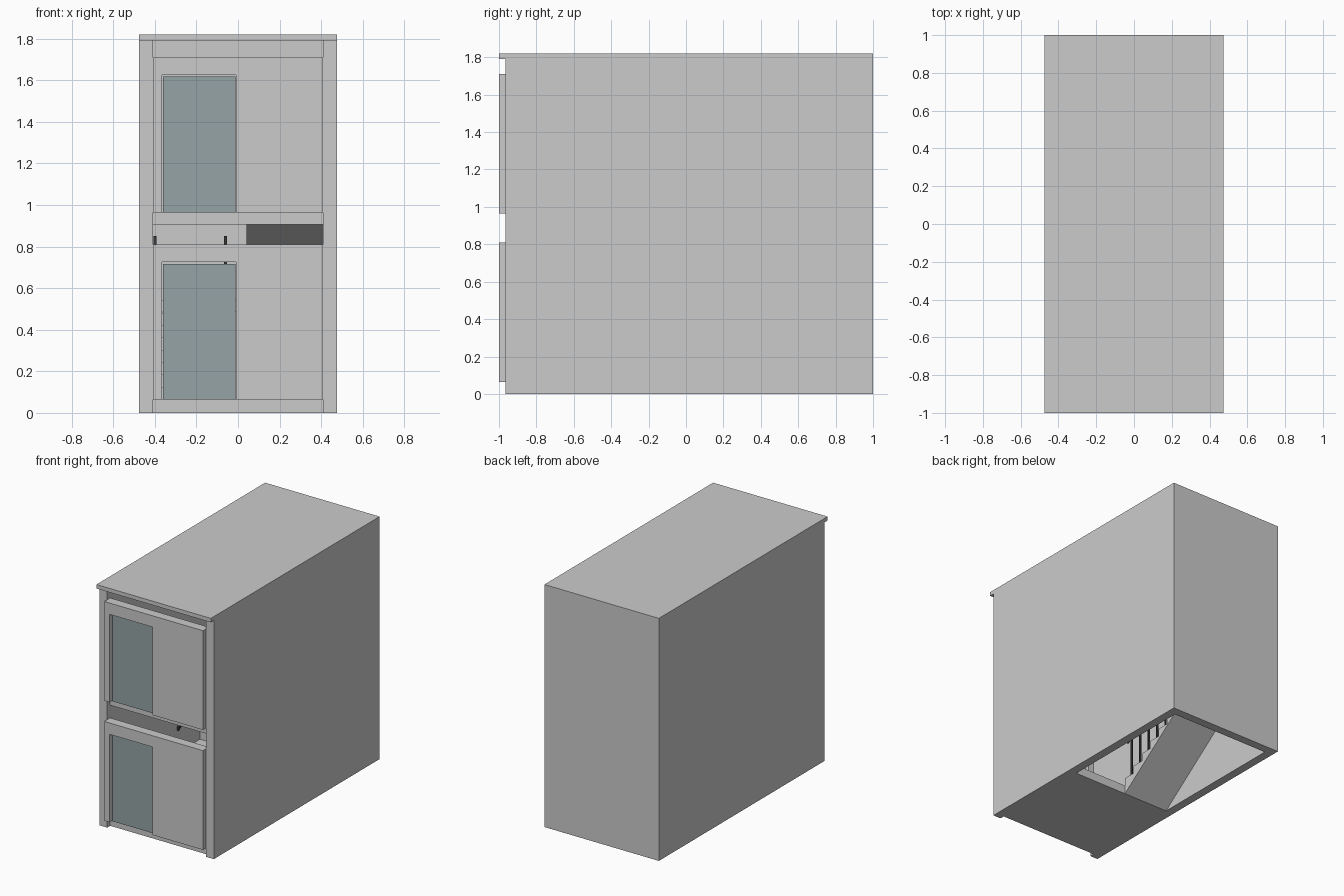
import bpy

if "Cube" in bpy.data.objects:
    bpy.data.objects.remove(bpy.data.objects["Cube"])

def material(name, col):
    m = bpy.data.materials.new(name)
    m.diffuse_color = (*col, 1)
    m.use_nodes = True
    m.node_tree.nodes["Principled BSDF"].inputs["Base Color"].default_value = m.diffuse_color
    return m

GLASS = material("blue_grey_glass", (0.30, 0.37, 0.38))
DARK = material("dark_rail", (0.04, 0.04, 0.04))

def prism(name, profile, x0, x1, mat=None):
    """Extrude a closed (y, z) profile along x."""
    n = len(profile)
    verts = [(x, y, z) for x in (x0, x1) for y, z in profile]
    faces = [tuple(range(n))[::-1], tuple(range(n, 2 * n))]
    faces += [(i, (i + 1) % n, n + (i + 1) % n, n + i) for i in range(n)]
    me = bpy.data.meshes.new(name)
    me.from_pydata(verts, [], faces)
    import bmesh
    bm = bmesh.new()
    bm.from_mesh(me)
    bmesh.ops.recalc_face_normals(bm, faces=bm.faces)
    bm.to_mesh(me)
    bm.free()
    ob = bpy.data.objects.new(name, me)
    bpy.context.collection.objects.link(ob)
    if mat:
        me.materials.append(mat)
    return ob

def box(name, x0, x1, y0, y1, z0, z1, mat=None):
    return prism(name, [(y0, z0), (y1, z0), (y1, z1), (y0, z1)], x0, x1, mat)

W, IN, TOP = 0.475, 0.41, 1.79       # outer / inner half width, wall height
Y0, Y1 = -0.14, 0.50                 # stair well front, landing edge
GROUND, UPPER, LANDING = 0.065, 0.965, 0.54

# Shell: side walls, back wall, roof
box("left_wall", -W, -IN, -0.965, 1, 0, TOP)
box("right_wall", IN, W, -0.965, 1, 0, TOP)
box("back_wall", -IN, IN, 0.935, 1, 0, TOP)
box("roof", -W, W, -1, 1, TOP, 1.82)

# Floors and half landing
box("ground_floor", -IN, IN, -0.93, Y0, 0, GROUND)
box("upper_floor", -IN, IN, -0.93, Y0, 0.905, UPPER)
box("landing", -IN, IN, Y1, 0.935, LANDING - 0.055, LANDING)

# Front panels with a doorway and recessed glass door
for level, z in (("lower", GROUND), ("upper", UPPER)):
    h = 0.745
    box(level + "_panel_right", -0.01, IN, -1, -0.93, z, z + h)
    box(level + "_panel_left", -IN, -0.365, -1, -0.93, z, z + h)
    box(level + "_panel_lintel", -0.365, -0.01, -1, -0.93, z + 0.66, z + h)
    box(level + "_glass_door", -0.36, -0.012, -0.975, -0.955, z, z + 0.652, GLASS)

def flight(name, x0, x1, ya, za, yb, zb, ta, tb, steps):
    """Stepped top, sloped underside, balusters and two handrails."""
    run, rise = (yb - ya) / (steps - 1), (zb - za) / steps
    prof = [(ya, za - ta)]
    for i in range(steps - 1):
        top = za + (i + 1) * rise
        prof += [(ya + i * run, top), (ya + (i + 1) * run, top)]
    prof.append((yb, zb - tb))
    prism(name + "_stairs", prof, x0, x1)
    inner = 0.06 if x0 > 0 else -0.06
    outer = 0.40 if x0 > 0 else -0.40
    s = 0.31
    for side, x in (("inner", inner), ("outer", outer)):
        prism(f"{name}_{side}_handrail",
              [(ya, za + s + 0.04), (yb, zb + s - 0.03), (yb, zb + s), (ya, za + s + 0.07)],
              x - 0.007, x + 0.007, DARK)
    for i in range(steps - 1):
        y = ya + (i + 0.5) * run
        t = (i + 0.5) / (steps - 1)
        base = za + (i + 1) * rise
        head = za + s + 0.045 + t * (zb - za - 0.07)
        box(f"{name}_baluster_{i}", inner - 0.006, inner + 0.006,
            y - 0.006, y + 0.006, base, head, DARK)

# Two stair flights turning back at the landing
flight("lower", -IN, -0.035, Y0, GROUND, Y1, LANDING, 0.065, 0.055, 8)
flight("upper", 0.04, IN, Y1, LANDING, Y0, UPPER, 0.055, 0.06, 8)
